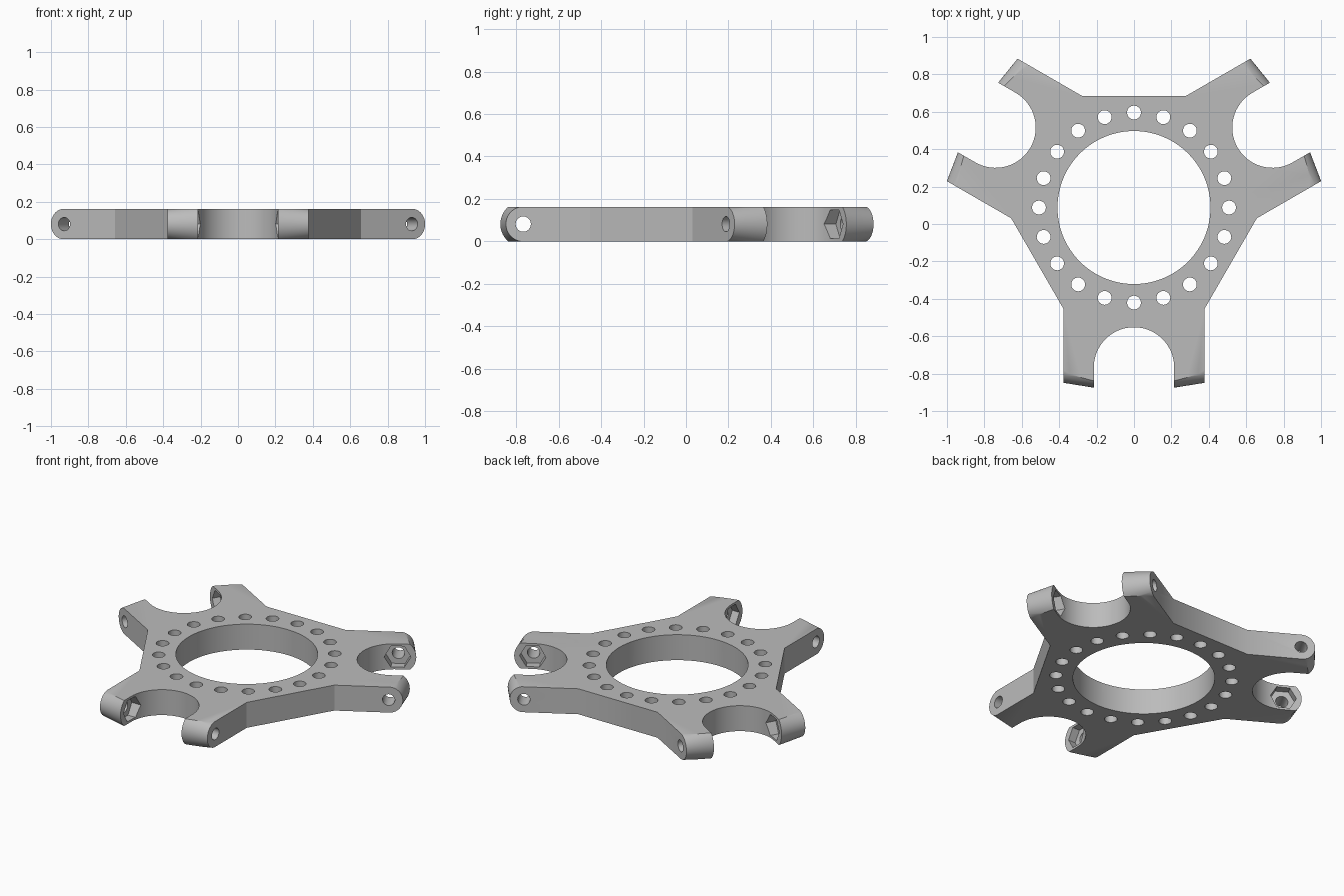
import bpy, bmesh
from math import sin, cos, pi, radians
from mathutils import Matrix, Vector

cube = bpy.data.objects.get("Cube")
if cube:
    bpy.data.objects.remove(cube, do_unlink=True)

HALF = 0.081         # half the plate thickness
PIN_Y = -0.855       # pin axis, measured from the ring centre
INNER, OUTER = 0.215, 0.378   # fork cheek faces
TURNS = [Matrix.Rotation(radians(120 * k), 4, 'Z') for k in range(3)]
ALONG_X = Matrix.Rotation(pi / 2, 4, 'Y')


def loft(bm, start, end):
    """Solid between two matching loops of 3D points."""
    a = [bm.verts.new(p) for p in start]
    b = [bm.verts.new(p) for p in end]
    n = len(a)
    bm.faces.new(a[::-1])
    bm.faces.new(b)
    for i in range(n):
        j = (i + 1) % n
        bm.faces.new((a[i], a[j], b[j], b[i]))


def cylinder(bm, radius, depth, sides, matrix):
    bmesh.ops.create_cone(bm, cap_ends=True, segments=sides, radius1=radius,
                          radius2=radius, depth=depth, matrix=matrix)


def make_object(name, bm):
    bmesh.ops.recalc_face_normals(bm, faces=bm.faces[:])
    mesh = bpy.data.meshes.new(name)
    bm.to_mesh(mesh)
    bm.free()
    obj = bpy.data.objects.new(name, mesh)
    bpy.context.collection.objects.link(obj)
    return obj


# Plate outline: three forked arms, each with a round-bottomed slot
arm = [(-OUTER, -0.54), (-OUTER, -1.0), (-INNER, -1.0)]
arm += [(-INNER * cos(t * pi / 32), PIN_Y + INNER * sin(t * pi / 32)) for t in range(33)]
arm += [(INNER, -1.0), (OUTER, -1.0), (OUTER, -0.54)]
outline = [turn @ Vector((x, y, 0)) for turn in TURNS for x, y in arm]
lift = Vector((0, 0, HALF))
bm = bmesh.new()
loft(bm, [p - lift for p in outline], [p + lift for p in outline])
spider = make_object("forked_ring_plate", bm)

# Central bore and ring of bolt holes
bm = bmesh.new()
cylinder(bm, 0.409, 1, 96, Matrix())
for k in range(20):
    spot = Matrix.Rotation(k * pi / 10, 4, 'Z') @ Matrix.Translation((0, 0.508, 0))
    cylinder(bm, 0.037, 1, 24, spot)


def end_section(x, side):
    """Waste around the tapered rounded arm tip at distance x."""
    r = 0.082 + (OUTER - x) / (OUTER - INNER) * 0.026
    arc = [(-r * cos(a), r * sin(a)) for a in (pi / 2 - i * pi / 32 for i in range(33))]
    pts = [(0, 0.2)] + arc + [(0, -0.2), (-0.3, -0.2), (-0.3, 0.2)]
    return [Vector((side * x, PIN_Y + y, z)) for y, z in pts]


# Rounded arm tips and hexagonal nut pockets
for turn in TURNS:
    for side in (-1, 1):
        loft(bm, [turn @ p for p in end_section(0.2, side)],
             [turn @ p for p in end_section(0.39, side)])
        pocket = Matrix.Translation((side * 0.21, PIN_Y, 0)) @ ALONG_X
        # hexagon points lie along the arm, flats above and below
        spin = Matrix.Rotation(pi / 2, 4, 'Z')
        flat = [(0.077 * cos(i * pi / 3), 0.077 * sin(i * pi / 3)) for i in range(6)]
        loft(bm, *[[turn @ Vector((side * x, PIN_Y + y, z)) for y, z in flat]
                   for x in (0.16, 0.265)])
tips_cutter = make_object("bore_tip_pocket_cutter", bm)

# Pin holes through both cheeks of each fork
bm = bmesh.new()
for turn in TURNS:
    cylinder(bm, 0.036, 0.9, 24, turn @ Matrix.Translation((0, PIN_Y, 0)) @ ALONG_X)
pin_cutter = make_object("pin_hole_cutter", bm)

bpy.ops.object.select_all(action='DESELECT')
bpy.context.view_layer.objects.active = spider
spider.select_set(True)
for cutter in (tips_cutter, pin_cutter):
    cutter.hide_render = True
    mod = spider.modifiers.new("cut", 'BOOLEAN')
    mod.operation = 'DIFFERENCE'
    mod.solver = 'EXACT'
    mod.object = cutter
    bpy.ops.object.modifier_apply(modifier=mod.name)
    bpy.data.objects.remove(cutter, do_unlink=True)

# Stand on the ground, centred
spider.data.transform(Matrix.Translation((0, 0.088, HALF)))

grey = bpy.data.materials.new("plain_grey")
grey.use_nodes = True
colour = (0.5, 0.5, 0.5, 1)
grey.diffuse_color = colour
grey.node_tree.nodes["Principled BSDF"].inputs["Base Color"].default_value = colour
spider.data.materials.clear()
spider.data.materials.append(grey)
bpy.ops.object.shade_smooth_by_angle(angle=radians(30))
